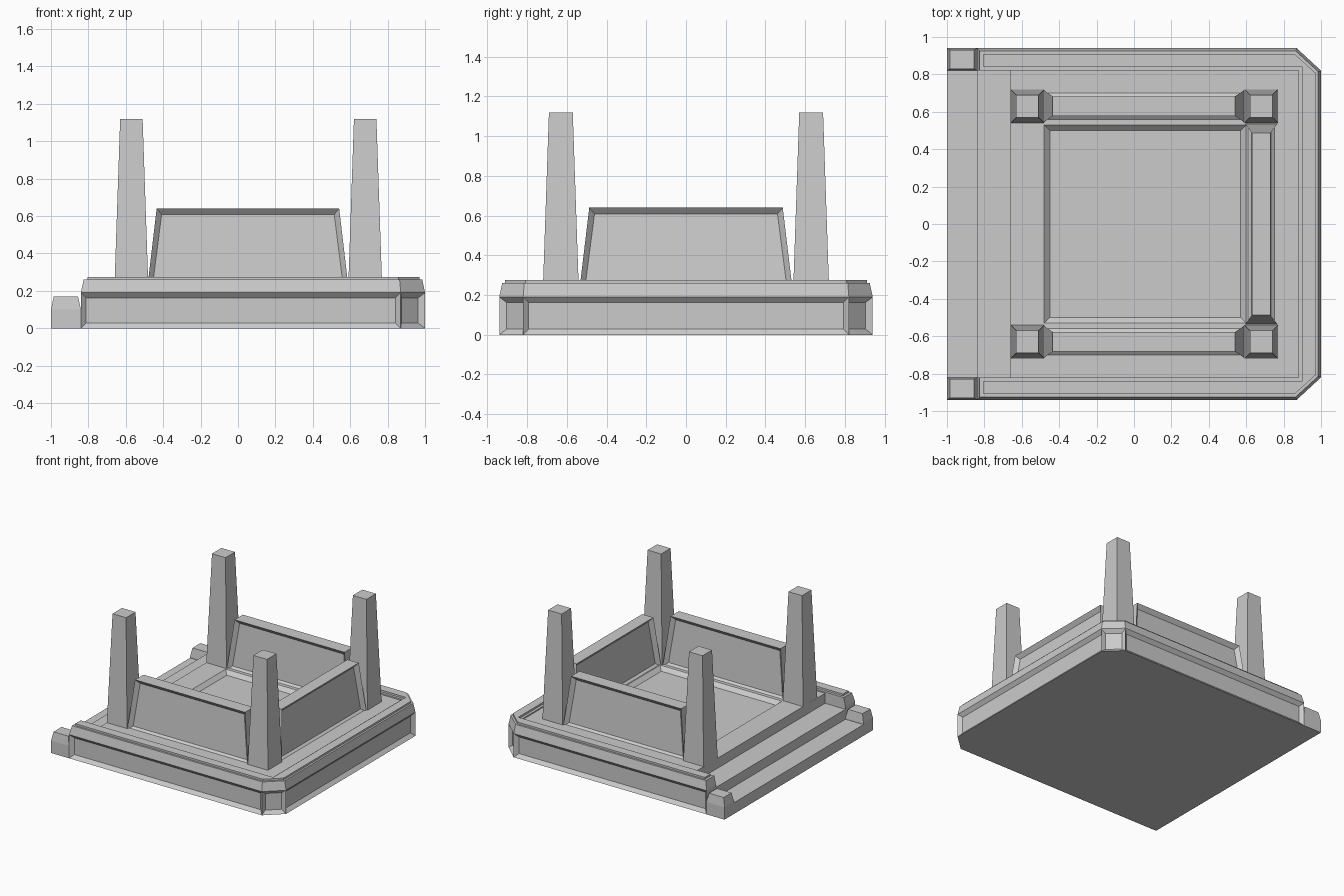
import bpy, bmesh

if "Cube" in bpy.data.objects:
    bpy.data.objects.remove(bpy.data.objects["Cube"])


def loft(name, loops, inset=None, depth=0.03, width=0.04):
    """Skin stacked loops of 3D points; inset(i_level, i_side) picks recessed side faces."""
    bm = bmesh.new()
    rows = [[bm.verts.new(p) for p in loop] for loop in loops]
    n = len(rows[0])
    bm.faces.new(rows[0][::-1])
    bm.faces.new(rows[-1])
    picked = []
    for k in range(len(rows) - 1):
        for i in range(n):
            j = (i + 1) % n
            f = bm.faces.new((rows[k][i], rows[k][j], rows[k + 1][j], rows[k + 1][i]))
            if inset and inset(k, i):
                picked.append(f)
    bmesh.ops.recalc_face_normals(bm, faces=bm.faces)
    for f in picked:
        bmesh.ops.inset_individual(bm, faces=[f], thickness=width)
        bmesh.ops.translate(bm, verts=f.verts, vec=-f.normal * depth)
    me = bpy.data.meshes.new(name)
    bm.to_mesh(me)
    bm.free()
    ob = bpy.data.objects.new(name, me)
    bpy.context.collection.objects.link(ob)
    return ob


def rect(x0, x1, y0, y1, z):
    return [(x0, y0, z), (x1, y0, z), (x1, y1, z), (x0, y1, z)]


def box(cx, cy, hx, hy, z):
    return rect(cx - hx, cx + hx, cy - hy, cy + hy, z)


# U-shaped rim with two chamfered corners and recessed side panels
def rim_loop(o, i, xl, z):
    half = [(xl, -0.94 + o), (0.87 - 0.4 * o, -0.94 + o), (1 - o, -0.82 + 0.4 * o)]
    inner = [(0.88 + i, 0.82 + i), (xl, 0.82 + i)]
    pts = half + [(x, -y) for x, y in half[::-1]]
    pts += [(xl, 0.82 + i), (0.88 + i, 0.82 + i)]
    pts += [(x, -y) for x, y in inner]
    return [(x, y, z) for x, y in pts]


loft("base_rim", [rim_loop(0, 0, -0.84, 0), rim_loop(0, 0, -0.84, 0.19),
                  rim_loop(0.015, 0, -0.825, 0.26), rim_loop(0.03, 0.02, -0.805, 0.26),
                  rim_loop(0.03, 0.02, -0.805, 0.275)],
     inset=lambda k, i: k == 0 and i < 5, depth=0.025)

# Floor with two steps on the open side
prof = [(-1, 0), (-1, 0.09), (-0.84, 0.09), (-0.84, 0.17), (-0.66, 0.17),
        (-0.66, 0.25), (0.88, 0.25), (0.88, 0)]
floor = loft("stepped_floor", [[(x, y, z) for x, z in prof] for y in (-0.82, 0.82)])

# Shallow recess in the middle of the floor
cutter = loft("recess_cutter", [rect(-0.45, 0.57, -0.5, 0.5, 0.22),
                                rect(-0.49, 0.61, -0.54, 0.54, 0.26)])
cutter.hide_render = True
cutter.hide_viewport = True
mod = floor.modifiers.new("recess", "BOOLEAN")
mod.object = cutter
mod.solver = "EXACT"

for s, side in ((-1, "front"), (1, "back")):
    # Low blocks ending the rim beside the steps
    loft(side + "_end_block", [box(-0.92, s * 0.88, 0.08, 0.06, 0),
                               box(-0.92, s * 0.88, 0.08, 0.06, 0.1),
                               box(-0.92, s * 0.88, 0.065, 0.05, 0.17)])
    # Tapered posts
    for x, end in ((-0.57, "left"), (0.68, "right")):
        loft(f"{side}_{end}_post", [box(x, s * 0.63, 0.09, 0.09, 0.24),
                                    box(x, s * 0.63, 0.06, 0.06, 1.12)])
    # Long wall panels
    loft(side + "_panel", [box(0.053, s * 0.63, 0.535, 0.085, 0.24),
                           box(0.053, s * 0.63, 0.488, 0.053, 0.64)],
         inset=lambda k, i: i in (0, 2))

# Right wall panel
loft("right_panel", [box(0.68, 0, 0.085, 0.535, 0.24), box(0.68, 0, 0.05, 0.487, 0.64)],
     inset=lambda k, i: i in (1, 3))
